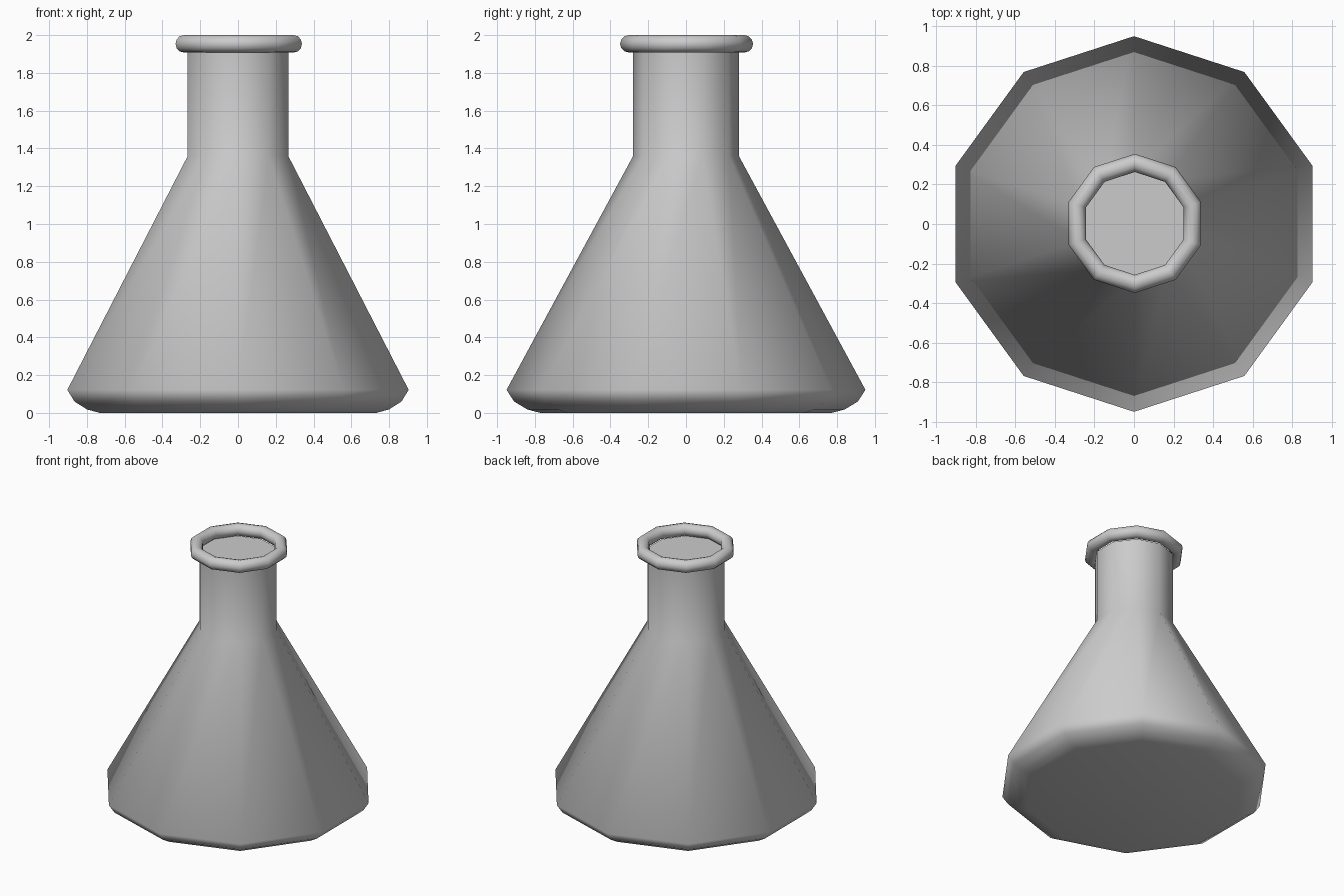
import bpy, bmesh, math

if "Cube" in bpy.data.objects:
    bpy.data.objects.remove(bpy.data.objects["Cube"])

SIDES = 10


def finish(obj, angle):
    bpy.ops.object.select_all(action='DESELECT')
    obj.select_set(True)
    bpy.context.view_layer.objects.active = obj
    bpy.ops.object.shade_smooth_by_angle(angle=math.radians(angle))


def lathe(name, profile):
    """Closed solid turned from (radius, z) points, with a corner on +y."""
    bm = bmesh.new()
    rings = []
    for r, z in profile:
        angles = [math.pi / 2 + 2 * math.pi * i / SIDES for i in range(SIDES)]
        rings.append([bm.verts.new((r * math.cos(a), r * math.sin(a), z)) for a in angles])
    for low, high in zip(rings, rings[1:]):
        for i in range(SIDES):
            j = (i + 1) % SIDES
            bm.faces.new((low[i], low[j], high[j], high[i]))
    bm.faces.new(rings[0][::-1])
    bm.faces.new(rings[-1])
    mesh = bpy.data.meshes.new(name)
    bm.to_mesh(mesh)
    bm.free()
    obj = bpy.data.objects.new(name, mesh)
    bpy.context.collection.objects.link(obj)
    return obj


# Flask body: rounded base, cone and capped neck
body = lathe("flask_body", [(0.77, 0.0), (0.84, 0.018), (0.91, 0.06), (0.95, 0.122),
                            (0.28, 1.36), (0.28, 1.915)])
finish(body, 66)

# Rolled lip around the mouth
bpy.ops.mesh.primitive_torus_add(major_segments=SIDES, minor_segments=12,
                                 major_radius=0.306, minor_radius=0.046,
                                 location=(0.004, 0.003, 1.954),
                                 rotation=(0, 0, math.pi / 2))
lip = bpy.context.object
lip.name = "lip"
finish(lip, 66)
